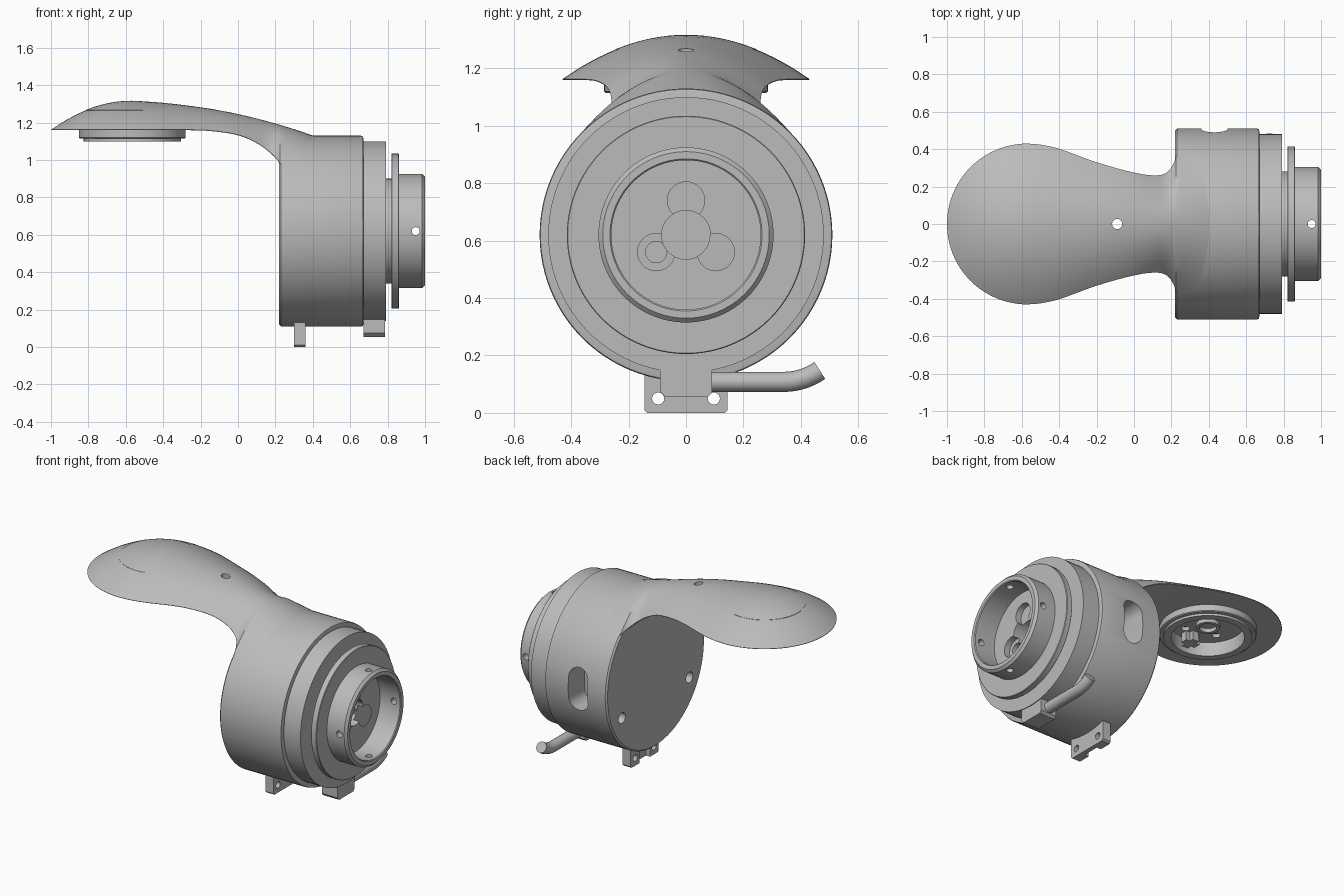
import bpy, bmesh
from math import sin, cos, pi, sqrt, radians

if "Cube" in bpy.data.objects:
    bpy.data.objects.remove(bpy.data.objects["Cube"])

grey = bpy.data.materials.new("satin grey")
grey.use_nodes = True
grey.diffuse_color = (0.5, 0.5, 0.5, 1)
grey.node_tree.nodes["Principled BSDF"].inputs["Base Color"].default_value = (0.5, 0.5, 0.5, 1)

AXIS_Z = 0.62   # height of the drum axis
PAD_X = -0.565  # centre of the paddle
PAD_R = 0.43


def finish(name, bm):
    bmesh.ops.remove_doubles(bm, verts=bm.verts, dist=1e-5)
    bmesh.ops.recalc_face_normals(bm, faces=bm.faces)
    mesh = bpy.data.meshes.new(name)
    bm.to_mesh(mesh)
    bm.free()
    mesh.materials.append(grey)
    obj = bpy.data.objects.new(name, mesh)
    bpy.context.collection.objects.link(obj)
    return obj


def select(obj):
    bpy.ops.object.select_all(action="DESELECT")
    obj.select_set(True)
    bpy.context.view_layer.objects.active = obj


def smooth(obj):
    select(obj)
    bpy.ops.object.shade_smooth_by_angle(angle=radians(30))


def lathe(name, profile, axis, centre, steps=96):
    """Revolve (radius, distance) points about the x or z axis."""
    bm = bmesh.new()
    place = {"X": lambda r, d: (d, 0, r), "Z": lambda r, d: (r, 0, d)}[axis]
    verts = [bm.verts.new(place(r, d)) for r, d in profile]
    edges = [bm.edges.new(pair) for pair in zip(verts, verts[1:])]
    turn = (1, 0, 0) if axis == "X" else (0, 0, 1)
    bmesh.ops.spin(bm, geom=verts + edges, cent=(0, 0, 0), axis=turn,
                   angle=2 * pi, steps=steps)
    bmesh.ops.translate(bm, verts=bm.verts, vec=centre)
    return finish(name, bm)


def prism(name, outline, axis, start, end):
    """Extrude a flat outline along one axis."""
    place = {"X": lambda u, v: (start, u, v), "Y": lambda u, v: (u, start, v),
             "Z": lambda u, v: (u, v, start)}[axis]
    bm = bmesh.new()
    face = bm.faces.new([bm.verts.new(place(u, v)) for u, v in outline])
    out = bmesh.ops.extrude_face_region(bm, geom=[face])["geom"]
    move = [(end - start) * (axis == a) for a in "XYZ"]
    bmesh.ops.translate(bm, verts=[g for g in out if isinstance(g, bmesh.types.BMVert)], vec=move)
    return finish(name, bm)


def circle(u, v, r, n=32):
    return [(u + r * cos(2 * pi * i / n), v + r * sin(2 * pi * i / n)) for i in range(n)]


def stadium(u, v, r, half):
    return [(p, q + (half if q > v else -half)) for p, q in circle(u, v, r, 34)]


def rectangle(u, v, half_u, half_v):
    return [(u + a * half_u, v + b * half_v) for a, b in ((-1, -1), (1, -1), (1, 1), (-1, 1))]


def cut(obj, outline, axis, start, end):
    cutter = prism("cutter", outline, axis, start, end)
    cutter.hide_render = True
    mod = obj.modifiers.new("cut", "BOOLEAN")
    mod.operation, mod.solver, mod.object = "DIFFERENCE", "EXACT", cutter
    select(obj)
    bpy.ops.object.modifier_apply(modifier=mod.name)
    bpy.data.objects.remove(cutter)


def curve_at(keys, x):
    """Smooth cubic interpolation through (x, value) keys."""
    x = min(max(x, keys[0][0]), keys[-1][0])
    i = next(k for k in range(len(keys) - 1) if x <= keys[k + 1][0])

    def slope(k):
        a, b = keys[max(k - 1, 0)], keys[min(k + 1, len(keys) - 1)]
        return (b[1] - a[1]) / (b[0] - a[0])
    (xa, a), (xb, b) = keys[i], keys[i + 1]
    h = xb - xa
    s = (x - xa) / h
    return ((1 + 2 * s) * (1 - s) ** 2 * a + s * (1 - s) ** 2 * h * slope(i)
            + s * s * (3 - 2 * s) * b + s * s * (s - 1) * h * slope(i + 1))


# Arm: paddle with a domed top and flat underside, sweeping into the drum
width = [(-0.57, 0.43), (-0.5, 0.424), (-0.4, 0.402), (-0.2, 0.33), (0, 0.275),
         (0.12, 0.26), (0.18, 0.278), (0.21, 0.32), (0.225, 0.36)]
under = [(-0.28, 1.16), (-0.15, 1.155), (0, 1.132), (0.1, 1.09), (0.17, 1.04),
         (0.21, 1.0), (0.225, 0.978)]
crown = [(-0.57, 1.315), (-0.45, 1.31), (-0.3, 1.295), (-0.1, 1.266), (0.1, 1.222),
         (0.3, 1.165), (0.43, 1.12)]


def section(x):
    if x < -0.57:
        d = (x + 0.57) / PAD_R
        return PAD_R * sqrt(max(1 - d * d, 1e-4)), 1.16, 1.161 + 0.154 * (1 - d * d)
    return curve_at(width, x), curve_at(under, x), curve_at(crown, x)


stations = [-0.57 - PAD_R * cos(pi / 2 * i / 24) for i in range(24)]
stations += [-0.57 + 0.78 * i / 48 for i in range(49)]
stations += [0.215, 0.22, 0.225, 0.25, 0.3, 0.35, 0.4, 0.43]
bm = bmesh.new()
rings = []
for x in stations:
    w, low, top = section(x)
    ring = []
    for i in range(37):
        t = -cos(pi * i / 36)
        ring.append(bm.verts.new((x, w * t, low + 0.003 + (top - low - 0.003) * (1 - t * t))))
    ring += [bm.verts.new((x, w * t, low)) for t in (0.995, 0.5, 0, -0.5, -0.995)]
    rings.append(ring)
for a, b in zip(rings, rings[1:]):
    for i in range(len(a)):
        j = (i + 1) % len(a)
        bm.faces.new((a[i], a[j], b[j], b[i]))
bm.faces.new(rings[0])
bm.faces.new(rings[-1])
arm = finish("arm", bm)
cut(arm, circle(-0.09, 0, 0.027), "Z", 1.0, 1.4)
cut(arm, circle(PAD_X, 0, 0.22, 64), "Z", 1.1, 1.19)
for k in range(4):
    a = radians(30 + 90 * k)
    cut(arm, circle(PAD_X + 0.14 * cos(a), 0.14 * sin(a), 0.025), "Z", 1.17, 1.215)
smooth(arm)

# Round cover let into the top of the paddle
cap_r = 0.245
cap = [(0, 1.317)]
for i in range(1, 17):
    r = cap_r * i / 16
    cap.append((r, 1.317 - 0.154 * (r / PAD_R) ** 2))
cap += [(cap_r, 1.25), (0, 1.25)]
smooth(lathe("paddle_cover", cap, "Z", (-0.57, 0, 0)))

# Stepped socket under the paddle
smooth(lathe("socket_ring", [(0.215, 1.19), (0.215, 1.1), (0.26, 1.1), (0.26, 1.115), (0.28, 1.115),
                             (0.285, 1.12), (0.285, 1.17), (0.215, 1.19)], "Z", (PAD_X, 0, 0)))
smooth(lathe("socket_collar", [(0.05, 1.2), (0.05, 1.165), (0.07, 1.165), (0.07, 1.2),
                               (0.05, 1.2)], "Z", (PAD_X, 0, 0), 48))
prism("socket_key_long", rectangle(PAD_X, -0.16, 0.022, 0.05), "Z", 1.13, 1.2)
prism("socket_key_cross", rectangle(PAD_X, -0.16, 0.05, 0.022), "Z", 1.13, 1.2)

# Drum with a side window and fixing holes in the flat end
centre = (0, 0, AXIS_Z)
drum = lathe("drum", [(0, 0.22), (0.5, 0.22), (0.51, 0.23), (0.51, 0.658), (0.507, 0.667),
                      (0.497, 0.67), (0, 0.67)], "X", centre)
cut(drum, stadium(0.43, AXIS_Z, 0.07, 0.07), "Y", 0.34, 0.6)
for side in (-1, 1):
    cut(drum, circle(side * 0.35, 0.43, 0.035), "X", 0.1, 0.3)
smooth(drum)

# Rotor: outer ring, neck, flange and hollow hub
rotor = lathe("rotor", [(0, 0.66), (0.48, 0.66), (0.48, 0.79), (0.28, 0.79), (0.28, 0.82),
                        (0.412, 0.82), (0.415, 0.823), (0.415, 0.857), (0.412, 0.86),
                        (0.305, 0.86), (0.305, 0.985), (0.29, 1.0), (0.265, 1.0),
                        (0.26, 0.995), (0.26, 0.85), (0, 0.85)], "X", centre)
cut(rotor, circle(0, AXIS_Z, 0.085, 48), "X", 0.76, 0.9)
for k in range(3):
    a = radians(90 + 120 * k)
    y, z = 0.12 * cos(a), AXIS_Z + 0.12 * sin(a)
    cut(rotor, circle(y, z, 0.065), "X", 0.81, 0.9)
    cut(rotor, circle(y, z, 0.037), "X", 0.77, 0.9)
# Set-screw holes around the hub
cut(rotor, circle(0.95, AXIS_Z, 0.021), "Y", -0.5, 0.5)
cut(rotor, circle(0.95, 0, 0.021), "Z", 0.2, 1.1)
smooth(rotor)

# Cable outlet block below the ring
prism("cable_outlet", [(-0.09, 0.18), (-0.09, 0.075), (-0.07, 0.055), (0.075, 0.055),
                       (0.09, 0.07), (0.09, 0.18)], "X", 0.672, 0.785)

# Cable: straight run, then an upward bend
path = [(0.07, 0.108)] + [(0.34 + 0.22 * sin(radians(a)), 0.108 + 0.22 * (1 - cos(radians(a))))
                          for a in range(0, 36, 5)]
data = bpy.data.curves.new("cable", "CURVE")
data.dimensions = "3D"
data.bevel_depth, data.bevel_resolution, data.use_fill_caps = 0.035, 6, True
spline = data.splines.new("POLY")
spline.points.add(len(path) - 1)
for point, (y, z) in zip(spline.points, path):
    point.co = (0.725, y, z, 1)
data.materials.append(grey)
cable = bpy.data.objects.new("cable", data)
bpy.context.collection.objects.link(cable)
select(cable)
bpy.ops.object.convert(target="MESH")
smooth(bpy.context.view_layer.objects.active)

# Two-hole mounting bracket under the drum
bracket = prism("mounting_bracket", [(-0.145, 0.16), (-0.145, 0.01), (-0.135, 0), (0.135, 0),
                                     (0.145, 0.01), (0.145, 0.16)], "X", 0.3, 0.36)
cut(bracket, rectangle(0, 0, 0.055, 0.09), "X", 0.25, 0.33)
for side in (-1, 1):
    cut(bracket, circle(side * 0.097, 0.05, 0.021), "X", 0.2, 0.5)
smooth(bracket)
